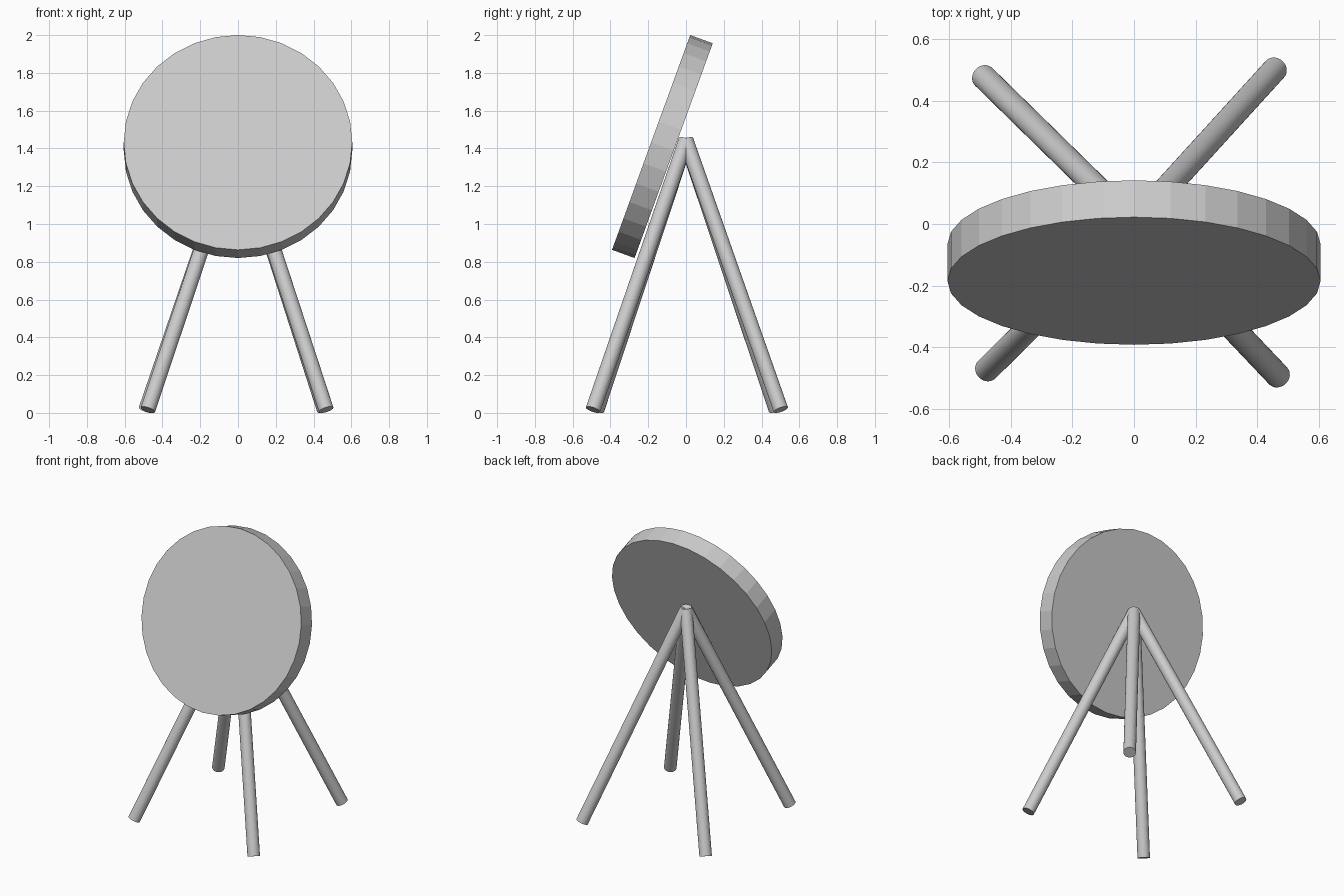
import bpy
from math import radians, sin, cos
from mathutils import Vector

if "Cube" in bpy.data.objects:
    bpy.data.objects.remove(bpy.data.objects["Cube"])


def cylinder_between(name, start, end, radius, sides=32):
    start, end = Vector(start), Vector(end)
    axis = end - start
    bpy.ops.mesh.primitive_cylinder_add(
        vertices=sides, radius=radius, depth=axis.length, location=(start + end) / 2)
    obj = bpy.context.object
    obj.name = name
    obj.rotation_euler = axis.to_track_quat('Z', 'Y').to_euler()
    return obj


# Four splayed legs meeting at the apex
apex = (0, 0, 1.443)
feet = {
    "front_left_leg": (-0.477, -0.472),
    "front_right_leg": (0.467, -0.492),
    "back_left_leg": (-0.487, 0.477),
    "back_right_leg": (0.457, 0.502),
}
for name, (x, y) in feet.items():
    cylinder_between(name, (x, y, 0.017), apex, 0.04)

# Round target board leaning back on the legs
tilt = radians(20)
centre = Vector((0, -0.125, 1.41))
half_axis = Vector((0, cos(tilt), -sin(tilt))) * 0.0635
cylinder_between("round_board", centre - half_axis, centre + half_axis, 0.605)
